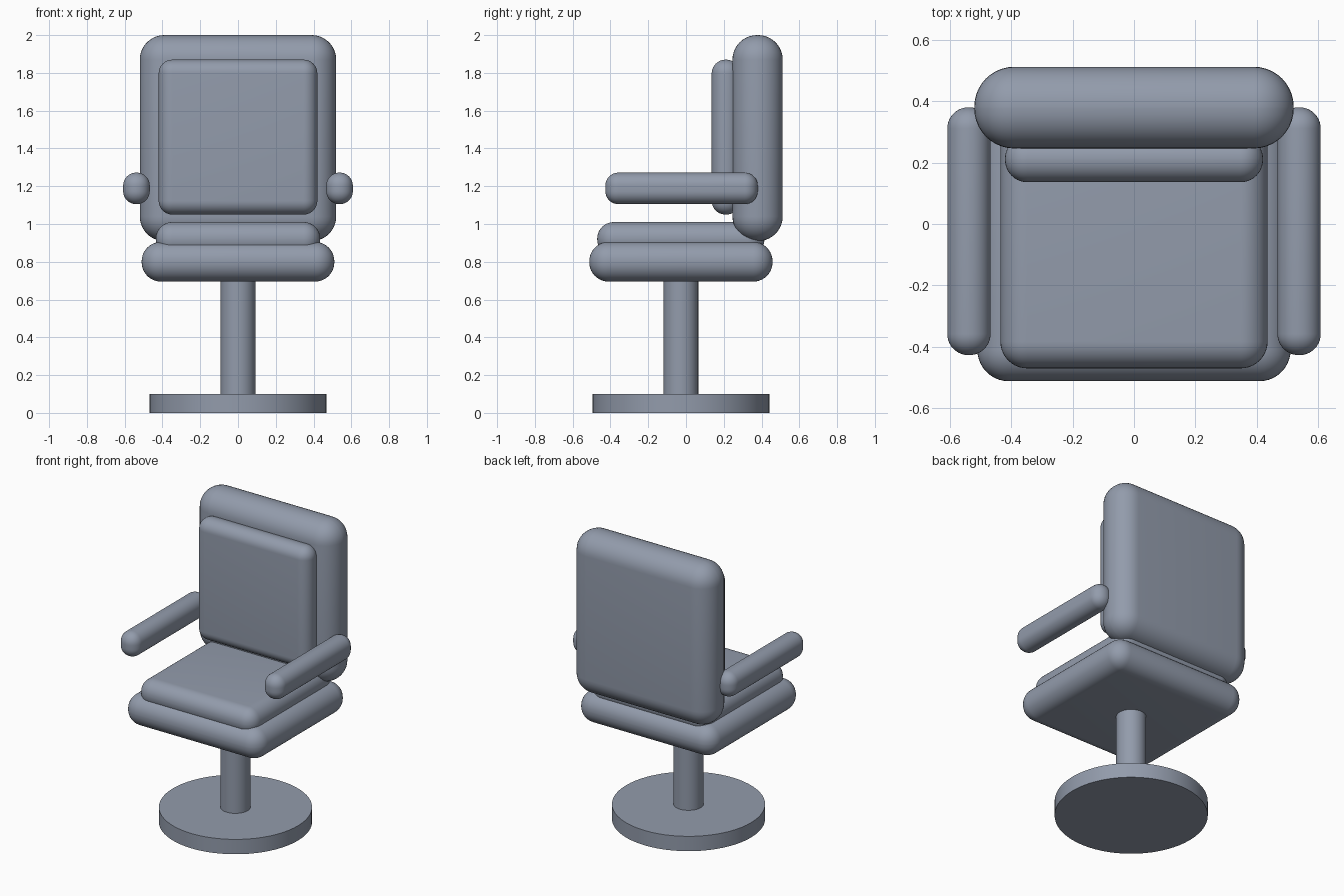
import bpy
import bmesh
import math

if "Cube" in bpy.data.objects:
    bpy.data.objects.remove(bpy.data.objects["Cube"])

grey = bpy.data.materials.new("slate_grey")
grey.diffuse_color = (0.29, 0.33, 0.41, 1)
grey.use_nodes = True
grey.node_tree.nodes["Principled BSDF"].inputs["Base Color"].default_value = grey.diffuse_color
CENTRE_Y = -0.027


def finish(name, bm):
    """Turn a bmesh into a smooth-shaded object that keeps hard edges."""
    bmesh.ops.recalc_face_normals(bm, faces=bm.faces)
    mesh = bpy.data.meshes.new(name)
    bm.to_mesh(mesh)
    bm.free()
    mesh.materials.append(grey)
    obj = bpy.data.objects.new(name, mesh)
    bpy.context.collection.objects.link(obj)
    bpy.ops.object.select_all(action='DESELECT')
    obj.select_set(True)
    bpy.context.view_layer.objects.active = obj
    bpy.ops.object.shade_smooth_by_angle(angle=math.radians(35))
    return obj


def padded_box(name, x, y, z, radius):
    """Box spanning the given ranges, with all edges rounded."""
    bm = bmesh.new()
    bmesh.ops.create_cube(bm, size=1)
    for v in bm.verts:
        for i, (lo, hi) in enumerate((x, y, z)):
            v.co[i] = hi if v.co[i] > 0 else lo
    bmesh.ops.bevel(bm, geom=bm.edges[:], offset=radius, offset_type='OFFSET',
                    segments=10, profile=0.5, affect='EDGES', clamp_overlap=True)
    return finish(name, bm)


def cylinder(name, radius, z0, z1):
    bm = bmesh.new()
    bmesh.ops.create_cone(bm, cap_ends=True, segments=64, radius1=radius,
                          radius2=radius, depth=z1 - z0)
    bmesh.ops.translate(bm, verts=bm.verts, vec=(0, CENTRE_Y, (z0 + z1) / 2))
    return finish(name, bm)


# Pedestal
cylinder("base_disc", 0.468, 0.0, 0.1)
cylinder("post", 0.092, 0.1, 0.72)

# Seat and its cushion
padded_box("seat", (-0.51, 0.51), (-0.512, 0.458), (0.695, 0.905), 0.102)
padded_box("seat_cushion", (-0.435, 0.435), (-0.47, 0.415), (0.83, 1.01), 0.087)

# Backrest and its cushion
padded_box("backrest", (-0.52, 0.52), (0.246, 0.512), (0.91, 2.0), 0.13)
padded_box("back_cushion", (-0.42, 0.42), (0.136, 0.286), (1.05, 1.87), 0.073)

# Armrests
for side, name in ((-1, "left_armrest"), (1, "right_armrest")):
    padded_box(name, sorted((side * 0.467, side * 0.608)), (-0.427, 0.38),
               (1.105, 1.272), 0.069)
